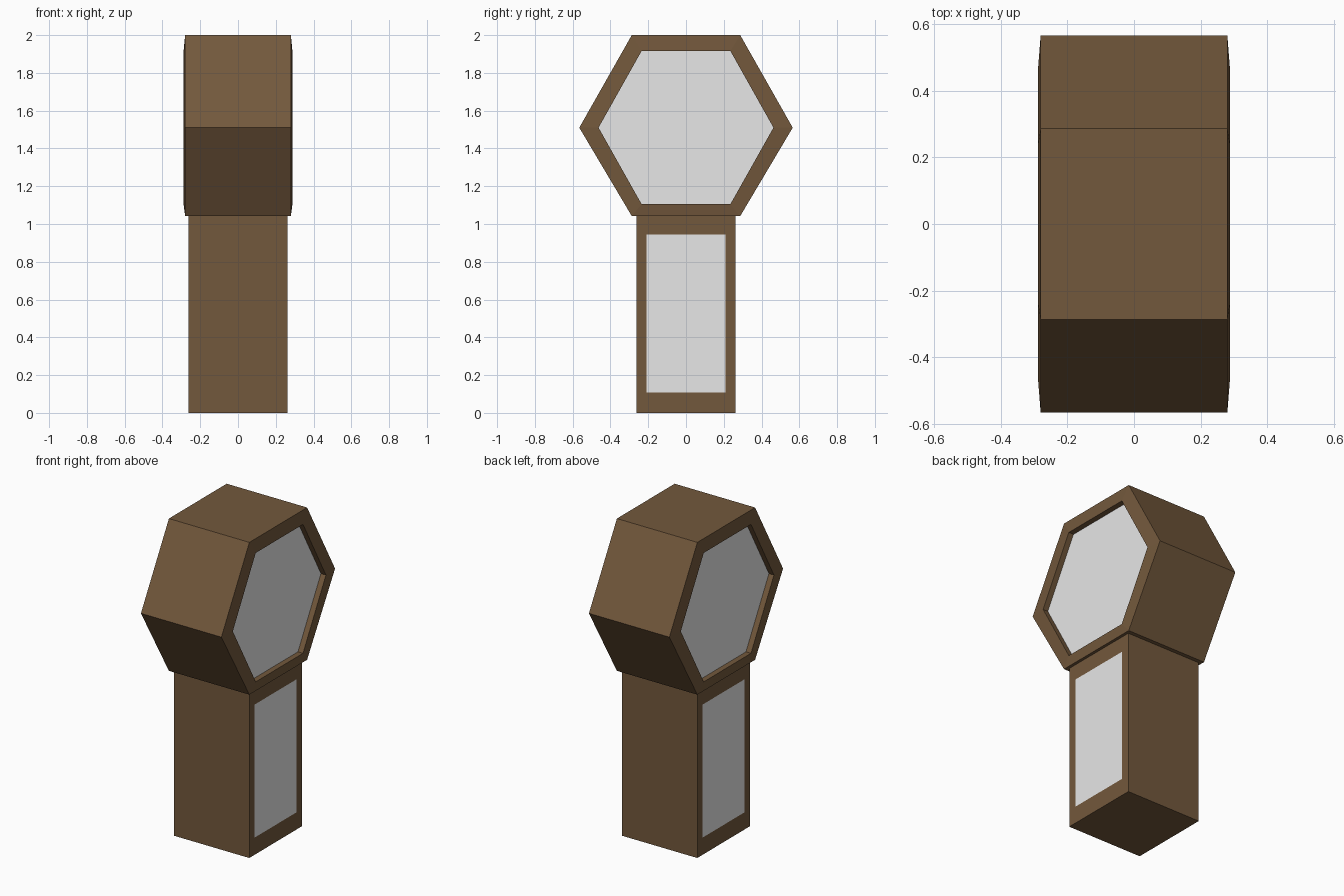
import bpy
import bmesh

cube = bpy.data.objects.get("Cube")
if cube:
    bpy.data.objects.remove(cube, do_unlink=True)


def make_material(name, rgb):
    mat = bpy.data.materials.new(name)
    mat.use_nodes = True
    color = (*rgb, 1)
    mat.diffuse_color = color
    mat.node_tree.nodes["Principled BSDF"].inputs["Base Color"].default_value = color
    return mat


materials = [make_material("brown_wood", (0.171, 0.098, 0.045)),
             make_material("pale_panel", (0.8, 0.8, 0.8))]


def hexagon(half_width, half_flat, top, bottom, middle=1.51):
    """Outline of a flat-topped hexagon in y and z."""
    return [(half_width, middle), (half_flat, top), (-half_flat, top),
            (-half_width, middle), (-half_flat, bottom), (half_flat, bottom)]


def rectangle(half_width, top, bottom):
    return [(half_width, top), (-half_width, top),
            (-half_width, bottom), (half_width, bottom)]


def loft_along_x(name, sections):
    """Join outlines from left to right; the two end caps are pale panels."""
    # Mirror the half-list of sections to make both sides
    sections = [(-x, o) for x, o in reversed(sections)] + sections
    bm = bmesh.new()
    rings = [[bm.verts.new((x, y, z)) for y, z in outline] for x, outline in sections]
    for a, b in zip(rings, rings[1:]):
        for i in range(len(a)):
            j = (i + 1) % len(a)
            bm.faces.new((a[i], a[j], b[j], b[i]))
    for ring in (rings[0], rings[-1]):
        bm.faces.new(ring).material_index = 1
    bmesh.ops.recalc_face_normals(bm, faces=bm.faces)
    mesh = bpy.data.meshes.new(name)
    bm.to_mesh(mesh)
    bm.free()
    for mat in materials:
        mesh.materials.append(mat)
    obj = bpy.data.objects.new(name, mesh)
    bpy.context.collection.objects.link(obj)
    return obj


# Hexagonal head: sloped rim around a recessed pale face on each side
outer = hexagon(0.565, 0.287, 2.0, 1.042)
inner = hexagon(0.463, 0.235, 1.916, 1.105)
loft_along_x("hexagonal_head", [(0.28, outer), (0.288, inner), (0.253, inner)])

# Square pedestal with a flush pale panel on each side
loft_along_x("pedestal", [(0.262, rectangle(0.262, 1.045, 0)),
                          (0.262, rectangle(0.208, 0.945, 0.108))])
